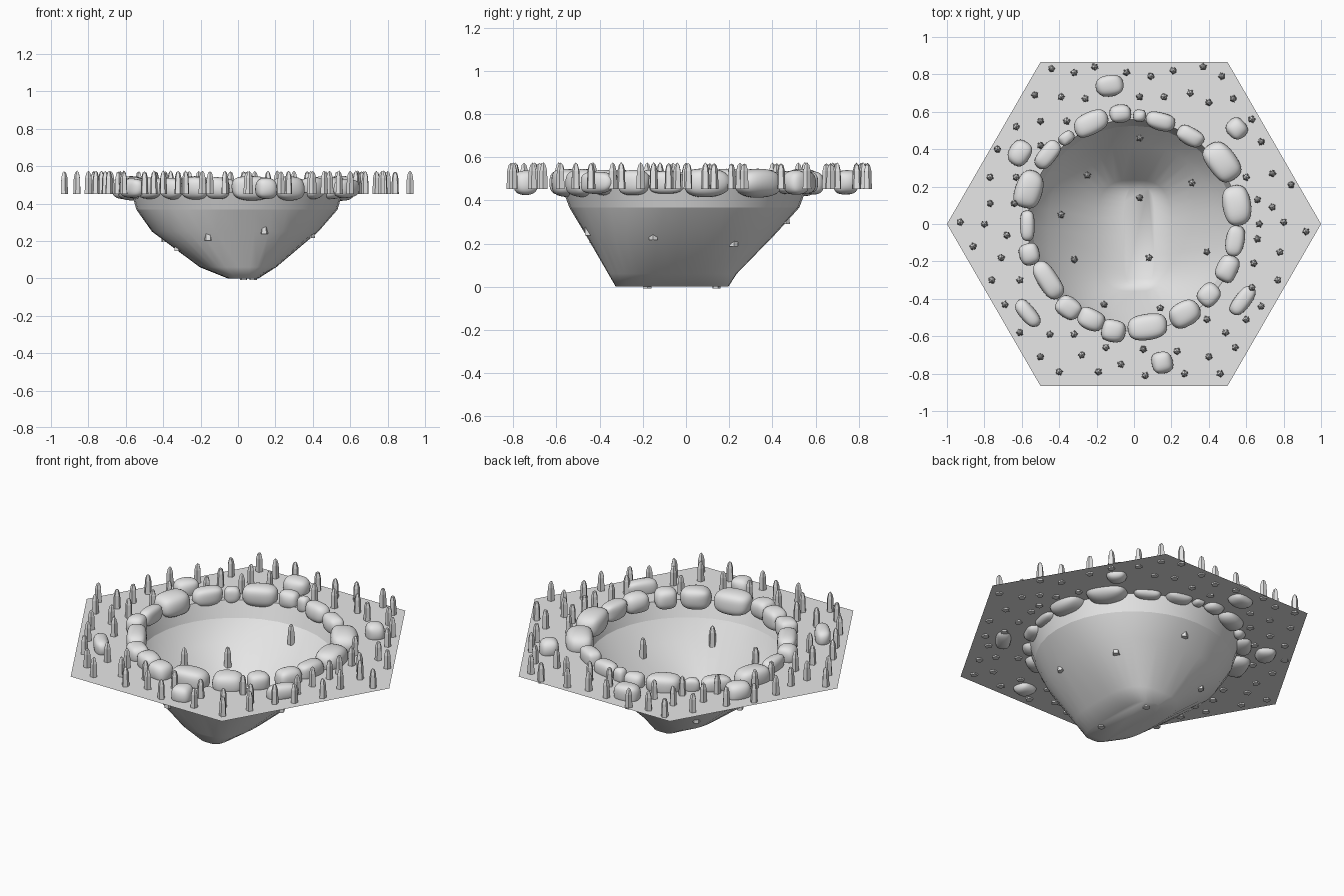
import bpy, bmesh, math, random
from mathutils import Vector

random.seed(4)
if "Cube" in bpy.data.objects:
    bpy.data.objects.remove(bpy.data.objects["Cube"], do_unlink=True)

GROUND = 0.46
SIDES = 36

grey = bpy.data.materials.new("stone grey")
grey.use_nodes = True
grey.diffuse_color = (0.8, 0.8, 0.8, 1)
grey.node_tree.nodes["Principled BSDF"].inputs["Base Color"].default_value = (0.8, 0.8, 0.8, 1)


def make_object(name, bm, smooth=False):
    mesh = bpy.data.meshes.new(name)
    bm.to_mesh(mesh)
    bm.free()
    mesh.materials.append(grey)
    for face in mesh.polygons:
        face.use_smooth = smooth
    obj = bpy.data.objects.new(name, mesh)
    bpy.context.collection.objects.link(obj)
    return obj


def oval(z, left, right, front, back, power):
    """Ring of points on a superellipse that fills the given bounds."""
    points = []
    for i in range(SIDES):
        angle = math.tau * i / SIDES
        c, s = math.cos(angle), math.sin(angle)
        x = math.copysign(abs(c) ** (2 / power), c)
        y = math.copysign(abs(s) ** (2 / power), s)
        points.append(((left + right) / 2 + x * (right - left) / 2,
                       (front + back) / 2 + y * (back - front) / 2, z))
    return points


def hexagon(z):
    """Ring of points along the outline of the hexagonal tile."""
    points = []
    for i in range(SIDES):
        angle = math.tau * i / SIDES
        r = math.cos(math.pi / 6) / math.cos(angle % (math.pi / 3) - math.pi / 6)
        points.append((r * math.cos(angle), r * math.sin(angle), z))
    return points


def loft(name, rings, cap=False, smooth=False):
    """Sheet through rings listed from the outside in, facing up."""
    bm = bmesh.new()
    loops = [[bm.verts.new(p) for p in ring] for ring in rings]
    for outer, inner in zip(loops, loops[1:]):
        for i in range(SIDES):
            j = (i + 1) % SIDES
            bm.faces.new((outer[i], outer[j], inner[j], inner[i]))
    if cap:
        bm.faces.new(loops[-1])
    return make_object(name, bm, smooth)


# Ground tile, bank and pond basin
shore = oval(GROUND, -0.57, 0.56, -0.575, 0.56, 2)
waterline = oval(0.367, -0.543, 0.532, -0.54, 0.525, 2)
loft("ground_tile", [hexagon(GROUND), shore])
loft("pond_bank", [shore, waterline], smooth=True)
basin = loft("pond_basin", [
    waterline,
    oval(0.25, -0.46, 0.43, -0.47, 0.42, 2.4),
    oval(0.06, -0.205, 0.205, -0.36, 0.235, 3),
    oval(0, -0.056, 0.11, -0.325, 0.196, 4),
], cap=True, smooth=True)


def boulder(name, x, y, length, width):
    """Rounded stone whose long side follows the shore."""
    bm = bmesh.new()
    bmesh.ops.create_cube(bm, size=2)
    bmesh.ops.subdivide_edges(bm, edges=bm.edges[:], cuts=1, use_grid_fill=True)
    for v in bm.verts:
        v.co = v.co.lerp(v.co.normalized(), 0.6) * random.uniform(0.97, 1.2)
    obj = make_object(name, bm, smooth=True)
    obj.scale = (length, width, 0.03 + 0.5 * width)
    obj.location = (x, y, 0.482)
    obj.rotation_euler.z = math.atan2(y, x) + math.pi / 2
    obj.modifiers.new("round", "SUBSURF").levels = 2
    obj.modifiers["round"].render_levels = 2


# Shore stones and loose stones, in hundredths: x, y, half length, half width
shore_stones = [
    (-7, 59, 6, 5), (3, 58, 3.5, 3.5), (14, 55, 8, 5), (30, 47, 8, 5),
    (47, 33, 12, 8), (55, 10, 11, 7.5), (54, -9, 9, 5), (50, -24, 7.5, 6),
    (40, -38, 6.5, 6), (27, -48, 8.5, 7), (7, -55, 11.5, 7.5), (-11, -57, 6.5, 6),
    (-23, -51, 8, 6), (-35, -45, 7, 6), (-46, -30, 11, 6), (-56, -16, 6, 5.5),
    (-57, -1, 8.5, 4), (-56, 18, 10.5, 7.5), (-46, 37, 8.5, 5), (-36, 46, 4.5, 3.5),
    (-23, 54, 10, 6.5),
]
loose_stones = [
    (-13, 74, 7.5, 6), (55, 51, 6, 5.5), (-61, 38, 7.5, 6),
    (58, -41, 9, 4.5), (-57, -48, 8.5, 4.5), (15, -74, 6, 6),
]
for label, stones in (("shore_stone", shore_stones), ("loose_stone", loose_stones)):
    for i, stone in enumerate(stones):
        boulder(f"{label}_{i + 1}", *(value / 100 for value in stone))


def add_tuft(bm, x, y, z):
    """Pointed five-sided grass stalk."""
    turn = random.uniform(0, math.tau)
    rings = []
    for height, radius in ((0, 0.021), (0.085, 0.018), (0.112, 0.011)):
        rings.append([bm.verts.new((x + radius * math.cos(turn + math.tau * k / 5),
                                    y + radius * math.sin(turn + math.tau * k / 5),
                                    z + height)) for k in range(5)])
    tip = bm.verts.new((x, y, z + random.uniform(0.118, 0.125)))
    for k in range(5):
        n = (k + 1) % 5
        for low, high in zip(rings, rings[1:]):
            bm.faces.new((low[k], low[n], high[n], high[k]))
        bm.faces.new((rings[-1][k], rings[-1][n], tip))
    bm.faces.new(rings[0][::-1])


# Grass on the tile, in hundredths: x, y
land_tufts = [
    (-44, 83), (-32, 81), (-21, 84), (-4, 81), (9, 79), (21, 82), (37, 84), (47, 79),
    (-53, 69), (-39, 68), (-26, 67), (3, 68), (16, 68), (30, 70), (40, 65), (53, 67),
    (63, 56), (-63, 52), (-50, 55), (-36, 55), (-50, 42), (-73, 40), (68, 44),
    (74, 27), (84, 21), (60, 25), (-77, 25), (-63, 25), (-80, 0), (-93, 1),
    (-68, -6), (-86, -12), (-71, -18), (-77, 11), (-64, 11), (67, 0), (80, 1),
    (92, -4), (66, -8), (78, -15), (64, -21), (77, -30), (-61, -30), (-76, -30),
    (63, -34), (68, -44), (-69, -43), (-61, -58), (-45, -59), (-32, -59), (-50, -71),
    (-28, -70), (-15, -66), (-40, -79), (-19, -79), (-7, -75), (6, -81), (5, -67),
    (23, -68), (27, -80), (40, -71), (46, -80), (54, -66), (60, -51), (39, -51),
    (49, -58), (74, 9), (66, 13),
]
bm = bmesh.new()
for x, y in land_tufts:
    add_tuft(bm, x / 100, y / 100, GROUND - 0.008)
make_object("land_grass", bm)

# Water plants rooted in the basin
pond_tufts = [(3, 46), (-25, 26), (31, 22), (3, 14), (-39, 5), (-32, -19),
              (8, -18), (39, -15), (-16, -43), (14, -45)]
bpy.context.view_layer.update()
bm = bmesh.new()
for x, y in pond_tufts:
    hit, spot, _, _ = basin.ray_cast(Vector((x / 100, y / 100, 1)), Vector((0, 0, -1)))
    if hit:
        add_tuft(bm, spot.x, spot.y, spot.z - 0.008)
make_object("pond_grass", bm)
